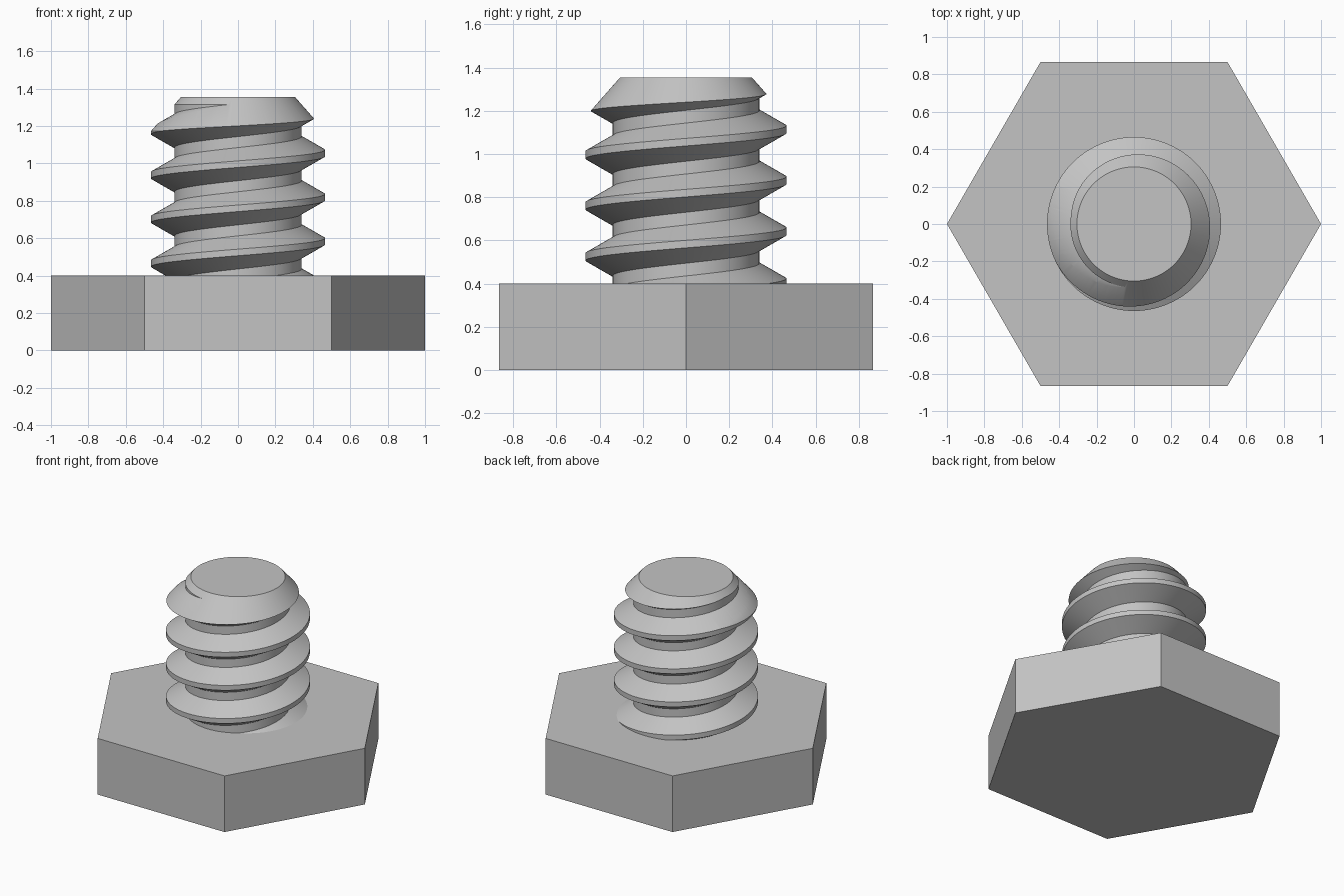
import bpy, bmesh, math

cube = bpy.data.objects.get("Cube")
if cube:
    bpy.data.objects.remove(cube, do_unlink=True)

HEAD_H, TOP_Z = 0.40, 1.355
ROOT_R, CREST_R = 0.34, 0.465
PITCH, SEGMENTS = 0.236, 96
TURNS = 7

steel = bpy.data.materials.new("grey steel")
steel.use_nodes = True
steel.diffuse_color = (0.55, 0.55, 0.55, 1)
steel.node_tree.nodes["Principled BSDF"].inputs["Base Color"].default_value = steel.diffuse_color


def make_object(name, bm):
    bmesh.ops.recalc_face_normals(bm, faces=bm.faces)
    mesh = bpy.data.meshes.new(name)
    bm.to_mesh(mesh)
    bm.free()
    obj = bpy.data.objects.new(name, mesh)
    bpy.context.collection.objects.link(obj)
    mesh.materials.append(steel)
    return obj


def add_frustum(name, sides, r_low, r_high, z_low, z_high):
    bm = bmesh.new()
    bmesh.ops.create_cone(bm, cap_ends=True, segments=sides, radius1=r_low,
                          radius2=r_high, depth=z_high - z_low)
    # Put the first corner on the x axis
    first = next(iter(bm.verts)).co
    turn = -math.atan2(first.y, first.x)
    for v in bm.verts:
        r, a = math.hypot(v.co.x, v.co.y), math.atan2(v.co.y, v.co.x) + turn
        v.co = (r * math.cos(a), r * math.sin(a), v.co.z + (z_low + z_high) / 2)
    return make_object(name, bm)


# Hexagonal head
add_frustum("hex_head", 6, 1, 1, 0, HEAD_H)

# Threaded shank: a trapezoid profile winding upwards, one pitch per turn
profile = [(ROOT_R, -0.0885), (CREST_R, -0.0175), (CREST_R, 0.0175), (ROOT_R, 0.0885)]
start_z = 1.055 - 4 * PITCH
bm = bmesh.new()
columns = []
for i in range(SEGMENTS):
    a = math.tau * i / SEGMENTS
    lift = start_z + PITCH * i / SEGMENTS
    columns.append([bm.verts.new((r * math.cos(a), r * math.sin(a), lift + PITCH * t + z))
                    for t in range(-1, TURNS - 1) for r, z in profile])
count = len(columns[0])
for i, col in enumerate(columns):
    nxt = columns[(i + 1) % SEGMENTS]
    step = 0 if i < SEGMENTS - 1 else len(profile)   # last column joins one turn higher
    for j in range(count - 1 - step):
        bm.faces.new((col[j], nxt[j + step], nxt[j + step + 1], col[j + 1]))

# Close both ends towards the axis
rim = [e for e in bm.edges if e.is_boundary]
middle = start_z + PITCH * (TURNS / 2 - 1)
for side in (-1, 1):
    hub = bm.verts.new((0, 0, middle + side * PITCH * TURNS / 2))
    for e in rim:
        if (sum(v.co.z for v in e.verts) / 2 - middle) * side > 0:
            bm.faces.new((*e.verts, hub))
shank = make_object("threaded_shank", bm)

# Trim the shank to a chamfered tip and a flat base inside the head
base_z = HEAD_H - 0.02
cutter = add_frustum("tip_cutter", 128, 0.305 + 0.88 * (TOP_Z - base_z), 0.305, base_z, TOP_Z)
cutter.hide_render = True
trim = shank.modifiers.new("trim", "BOOLEAN")
trim.operation, trim.solver, trim.object = "INTERSECT", "EXACT", cutter

bpy.ops.object.select_all(action="DESELECT")
shank.select_set(True)
bpy.context.view_layer.objects.active = shank
bpy.ops.object.modifier_apply(modifier=trim.name)
bpy.data.objects.remove(cutter, do_unlink=True)
bpy.ops.object.shade_smooth_by_angle(angle=math.radians(25))
